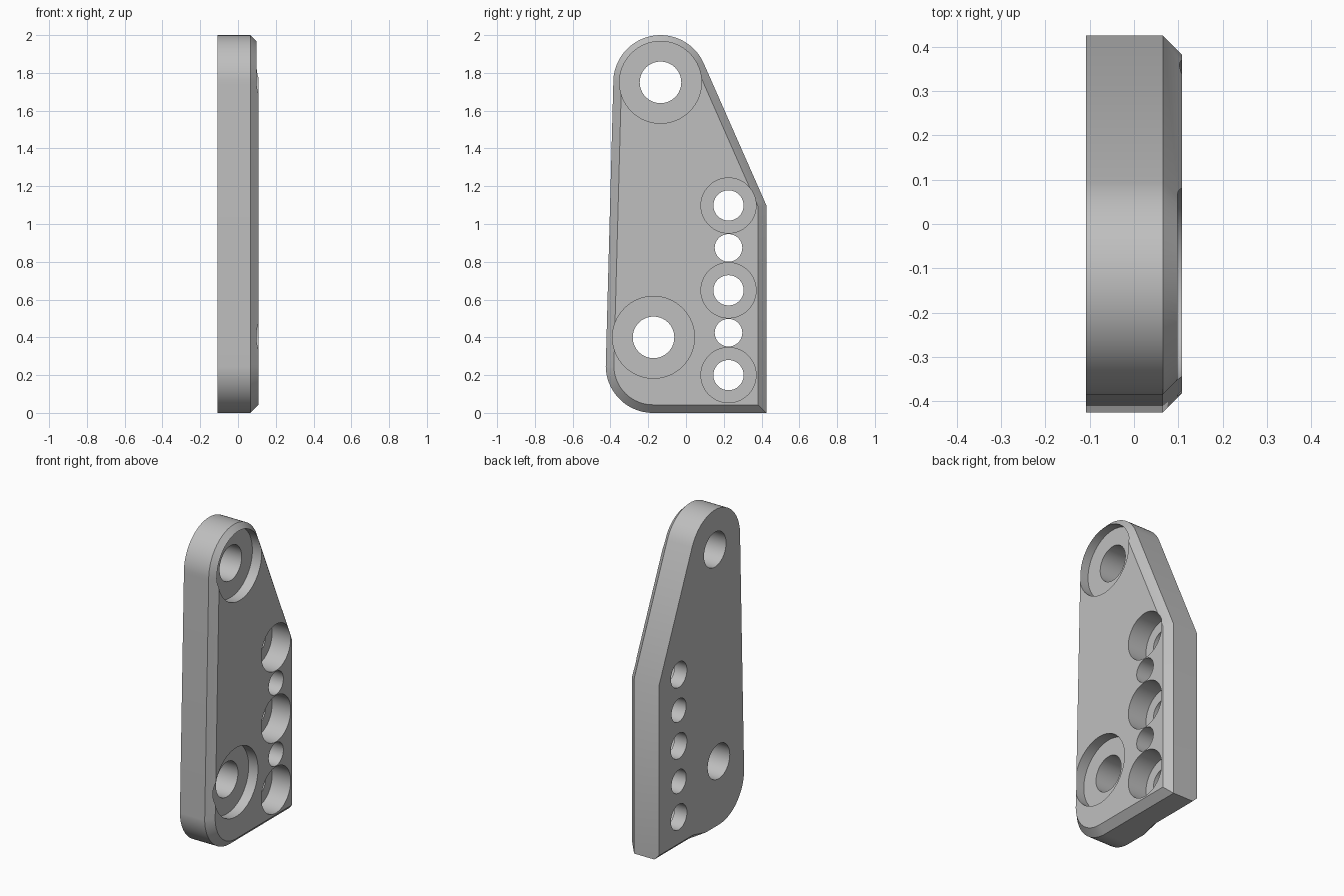
import bpy, bmesh
from math import atan2, acos, cos, sin, pi, hypot, radians
from mathutils import Matrix

cube = bpy.data.objects.get("Cube")
if cube:
    bpy.data.objects.remove(cube)

HALF, CHAMFER, RADIUS = 0.108, 0.043, 0.25
TOP, LOW = (-0.135, 1.75), (-0.175, 0.25)     # corner arc centres (y, z)
SIDE, SHOULDER = 0.425, 1.10                  # straight back edge and its top

steel = bpy.data.materials.new("Plain grey")
grey = (0.52, 0.52, 0.52, 1)
steel.diffuse_color = grey
steel.use_nodes = True
steel.node_tree.nodes["Principled BSDF"].inputs["Base Color"].default_value = grey


def arc(centre, r, a0, a1, n=32):
    return [(centre[0] + r * cos(a0 + (a1 - a0) * i / n),
             centre[1] + r * sin(a0 + (a1 - a0) * i / n)) for i in range(n + 1)]


def outline(d):
    """Plate outline in (y, z), inset by d."""
    dy, dz = SIDE - TOP[0], SHOULDER - TOP[1]
    slope = atan2(dz, dy) + acos(RADIUS / hypot(dy, dz))
    left = pi + atan2(LOW[0] - TOP[0], TOP[1] - LOW[1])
    left = pi - (left - pi)
    reach = SIDE * cos(slope) + SHOULDER * sin(slope) - d
    shoulder = (SIDE - d, (reach - (SIDE - d) * cos(slope)) / sin(slope))
    return ([(SIDE - d, d), shoulder] + arc(TOP, RADIUS - d, slope, left)
            + arc(LOW, RADIUS - d, left, 1.5 * pi))


def finish(name, bm):
    bmesh.ops.recalc_face_normals(bm, faces=bm.faces)
    mesh = bpy.data.meshes.new(name)
    bm.to_mesh(mesh)
    bm.free()
    mesh.materials.append(steel)
    obj = bpy.data.objects.new(name, mesh)
    bpy.context.collection.objects.link(obj)
    return obj


# Plate with a chamfer around its right face
bm = bmesh.new()
rings = [[bm.verts.new((x, y, z)) for y, z in outline(d)]
         for x, d in ((-HALF, 0), (HALF - CHAMFER, 0), (HALF, CHAMFER))]
for a, b in zip(rings, rings[1:]):
    for i in range(len(a)):
        j = (i + 1) % len(a)
        bm.faces.new((a[i], a[j], b[j], b[i]))
bm.faces.new(rings[0])
bm.faces.new(rings[-1])
plate = finish("mounting_plate", bm)


def cut(cutter):
    cutter.hide_render = True
    mod = plate.modifiers.new("cut", "BOOLEAN")
    mod.operation, mod.solver, mod.object = "DIFFERENCE", "EXACT", cutter
    bpy.context.view_layer.objects.active = plate
    bpy.ops.object.modifier_apply(modifier=mod.name)
    bpy.data.objects.remove(cutter)


def bore(y, z, r, x0):
    """Round cut from x0 out through the right face."""
    x1 = HALF + 0.1
    bm = bmesh.new()
    bmesh.ops.create_cone(
        bm, cap_ends=True, segments=64, radius1=r, radius2=r, depth=x1 - x0,
        matrix=Matrix.Translation(((x0 + x1) / 2, y, z)) @ Matrix.Rotation(pi / 2, 4, "Y"))
    cut(finish("bore_cutter", bm))


# Two large holes with shallow counterbores
for y, z in ((TOP[0], TOP[1]), (-0.172, 0.40)):
    bore(y, z, 0.217, HALF - 0.065)
    bore(y, z, 0.11, -0.3)

# Row of five holes, every other one with a deep counterbore
for i in range(5):
    z = 0.20 + 0.2245 * i
    if i % 2 == 0:
        bore(0.225, z, 0.146, HALF - 0.13)
    bore(0.225, z, 0.08 if i % 2 == 0 else 0.073, -0.3)

# Small bevel on the lower left edge, running out toward the front
bm = bmesh.new()
ends = []
for y, s in ((0.5, 0.032), (0.08, 0.032), (-0.04, 0.001)):
    ends.append([bm.verts.new((-HALF + a, y, b)) for a, b in
                 ((s + 0.05, -0.05), (-0.05, s + 0.05), (-0.05, -0.05))])
bmesh.ops.convex_hull(bm, input=ends[0] + ends[1])
bmesh.ops.convex_hull(bm, input=ends[1] + ends[2])
shared = [f for f in bm.faces if all(v in ends[1] for v in f.verts)]
bmesh.ops.delete(bm, geom=shared, context="FACES_ONLY")
cut(finish("bevel_cutter", bm))

plate.select_set(True)
bpy.context.view_layer.objects.active = plate
bpy.ops.object.shade_smooth_by_angle(angle=radians(25))
